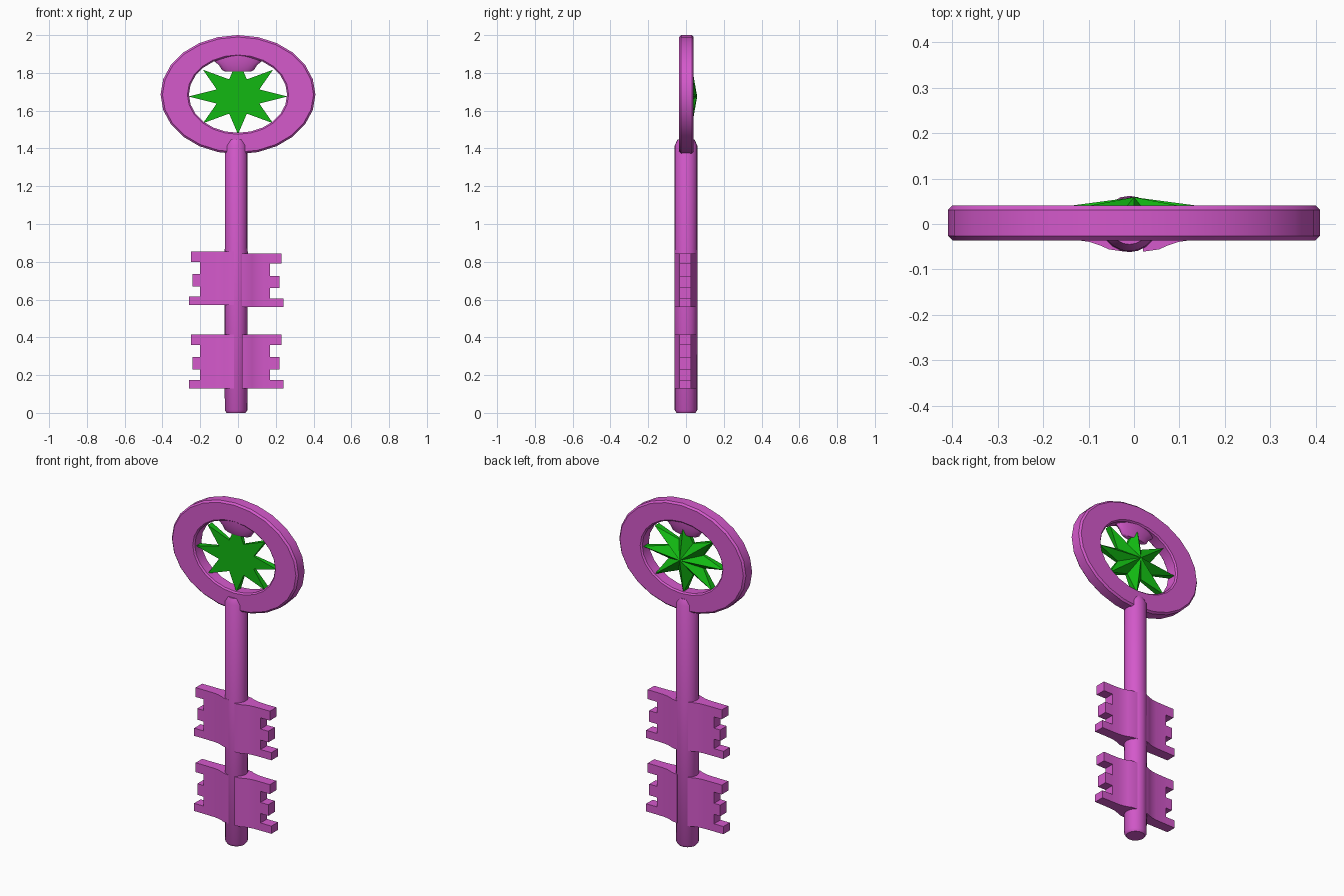
import bpy, bmesh
from math import sin, cos, pi, radians

if "Cube" in bpy.data.objects:
    bpy.data.objects.remove(bpy.data.objects["Cube"])


def material(name, rgb):
    m = bpy.data.materials.new(name)
    m.use_nodes = True
    m.diffuse_color = (*rgb, 1)
    m.node_tree.nodes["Principled BSDF"].inputs["Base Color"].default_value = (*rgb, 1)
    return m


PURPLE = material("orchid purple", (0.66, 0.1, 0.6))
GREEN = material("emerald green", (0.006, 0.48, 0.006))


def finish(name, bm, mat, smooth=None):
    bmesh.ops.recalc_face_normals(bm, faces=bm.faces)
    mesh = bpy.data.meshes.new(name)
    bm.to_mesh(mesh)
    bm.free()
    mesh.materials.append(mat)
    ob = bpy.data.objects.new(name, mesh)
    bpy.context.collection.objects.link(ob)
    if smooth:
        bpy.ops.object.select_all(action='DESELECT')
        ob.select_set(True)
        bpy.context.view_layer.objects.active = ob
        bpy.ops.object.shade_smooth_by_angle(angle=radians(smooth))
    return ob


def bridge(bm, a, b):
    n = len(a)
    for i in range(n):
        bm.faces.new((a[i], a[(i + 1) % n], b[(i + 1) % n], b[i]))


def lathe(name, profile, sides, x, y_scale=1):
    # capped solid of revolution about a vertical axis; profile is (radius, z)
    bm = bmesh.new()
    rings = [[bm.verts.new((x + r * cos(2 * pi * i / sides),
                            y_scale * r * sin(2 * pi * i / sides), z))
              for i in range(sides)] for r, z in profile]
    for a, b in zip(rings, rings[1:]):
        bridge(bm, a, b)
    bm.faces.new(rings[0])
    bm.faces.new(rings[-1])
    return finish(name, bm, PURPLE, 35)


# Oval bow with softened rims
bm = bmesh.new()
section = [(0.40, 0.305, -0.036), (0.41, 0.315, -0.026), (0.41, 0.315, 0.031),
           (0.40, 0.305, 0.041), (0.268, 0.21, 0.041), (0.26, 0.202, 0.033),
           (0.26, 0.202, -0.028), (0.268, 0.21, -0.036)]
SEG = 24
loops = [[bm.verts.new((rx * cos(2 * pi * i / SEG), y, 1.685 + rz * sin(2 * pi * i / SEG)))
          for i in range(SEG)] for rx, rz, y in section]
for a, b in zip(loops, loops[1:] + loops[:1]):
    bridge(bm, a, b)
finish("bow_ring", bm, PURPLE, 35)

# Shaft and the flared stub hanging inside the bow
lathe("shaft", [(0.05, 0), (0.06, 0.015), (0.062, 0.85), (0.06, 0.87),
                (0.06, 1.415), (0.045, 1.447)], 20, -0.01)
lathe("bow_stub", [(0.07, 1.808), (0.085, 1.815), (0.1, 1.84),
                   (0.125, 1.862), (0.13, 1.91)], 20, 0, 0.27)

# Eight-pointed star: flat front, ridged back
bm = bmesh.new()
front, back = [], []
for i in range(16):
    a = pi * i / 8
    tip = i % 2 == 0
    rx, rz = (0.262, 0.2) if tip else (0.122, 0.098)
    x, z = rx * cos(a), 1.675 + rz * sin(a)
    front.append(bm.verts.new((x, -0.015, z)))
    back.append(bm.verts.new((x, 0.024 if tip else 0.0, z)))
apex = bm.verts.new((0, 0.059, 1.675))
bm.faces.new(front)
bridge(bm, front, back)
for i in range(16):
    bm.faces.new((back[i], back[(i + 1) % 16], apex))
finish("star", bm, GREEN)


def bit(name, side, z0, z1, web_x, teeth):
    # web flaring into the shaft, plus square teeth on its outer edge
    bm = bmesh.new()
    half = [(0.02, 0.057), (0.055, 0.052), (0.075, 0.043), (0.1, 0.035),
            (0.13, 0.031), (web_x, 0.03)]
    outline = [(x, y - 0.004) for x, y in half] + [(x, -y - 0.004) for x, y in reversed(half)]
    low, high = [[bm.verts.new((side * x, y, z)) for x, y in outline] for z in (z0, z1)]
    bridge(bm, low, high)
    bm.faces.new(low)
    bm.faces.new(high)
    for tip_x, a, b in teeth:
        p, q = [[bm.verts.new((side * x, y, z)) for x, y in
                 ((web_x, -0.034), (tip_x, -0.034), (tip_x, 0.026), (web_x, 0.026))]
                for z in (a, b)]
        bridge(bm, p, q)
        bm.faces.new(p)
        bm.faces.new(q)
    finish(name, bm, PURPLE, 35)


for label, base, right_base in (("lower", 0.13, 0.13), ("upper", 0.57, 0.56)):
    for name, side, z, web, reach in (("right", -1, base, 0.2, 0.26),
                                      ("left", 1, right_base, 0.17, 0.24)):
        top = z + 0.285
        bit(f"{label}_{name}_bit", side, z, top, web,
            [(reach, z, z + 0.045), (reach - 0.02, z + 0.1, z + 0.165),
             (reach - 0.01, top - 0.055, top)])
